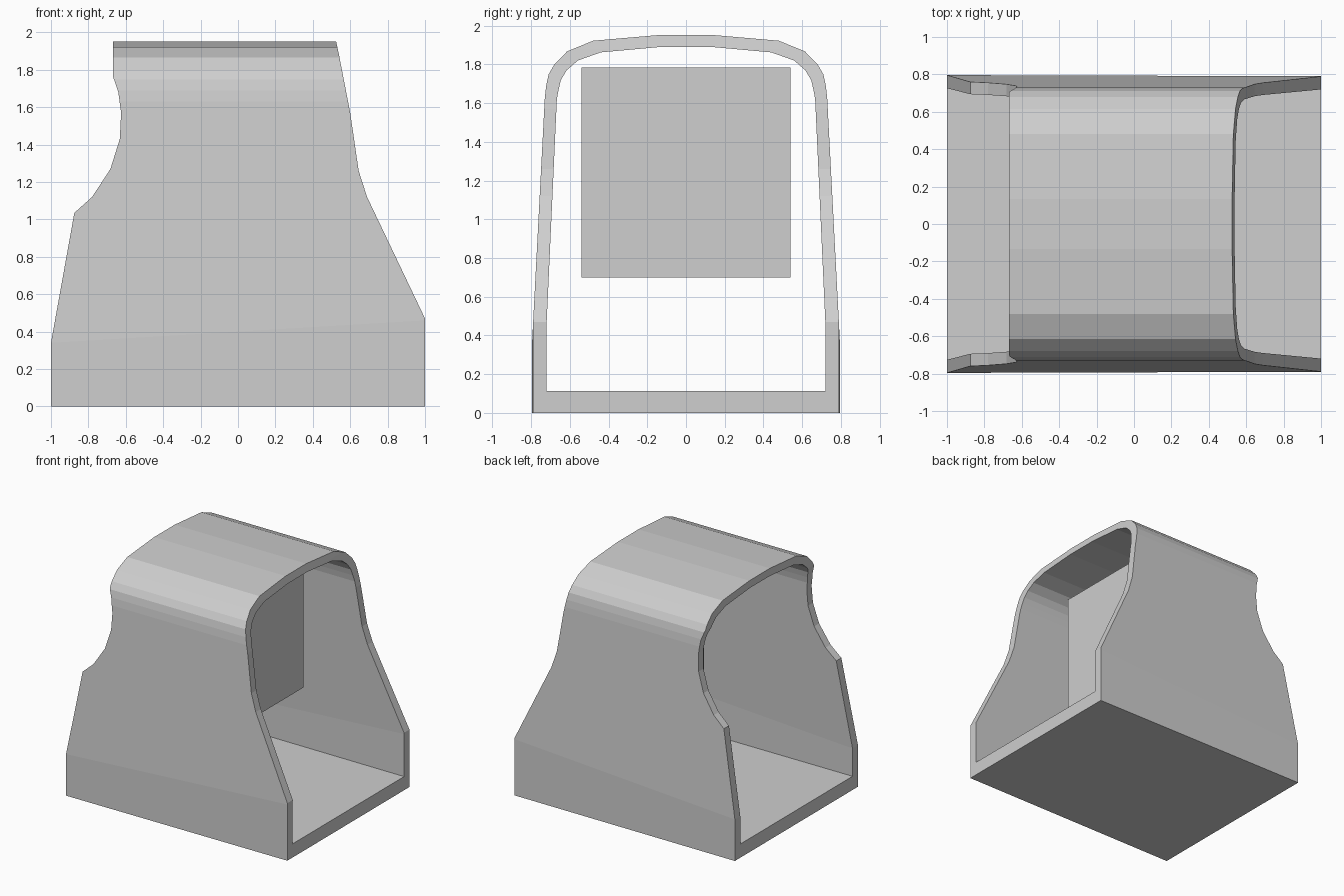
import bpy, bmesh

if "Cube" in bpy.data.objects:
    bpy.data.objects.remove(bpy.data.objects["Cube"])

grey = bpy.data.materials.new("plain grey")
grey.diffuse_color = (0.62, 0.62, 0.62, 1)
grey.use_nodes = True
grey.node_tree.nodes["Principled BSDF"].inputs["Base Color"].default_value = grey.diffuse_color


def make_object(name, bm):
    bmesh.ops.recalc_face_normals(bm, faces=bm.faces[:])
    mesh = bpy.data.meshes.new(name)
    bm.to_mesh(mesh)
    bm.free()
    mesh.materials.append(grey)
    obj = bpy.data.objects.new(name, mesh)
    bpy.context.collection.objects.link(obj)
    return obj


def mirrored(half):
    """Close a half profile (y, z) across y = 0."""
    return half + [(-y, z) for y, z in reversed(half)]


# Arched hollow section; the fold low on the wall slopes along x
OUTER_ARCH = [(.729, 1.63), (.722, 1.69), (.71, 1.747), (.68, 1.80),
              (.614, 1.867), (.48, 1.922), (.133, 1.952)]
INNER_ARCH = [(.667, 1.62), (.658, 1.67), (.646, 1.72), (.616, 1.77),
              (.558, 1.82), (.44, 1.862), (.13, 1.89)]


def section(x):
    fold_z = .40 + .06 * x
    wall_y = .793 - .003 * x
    outer = mirrored([(wall_y, 0), (wall_y, fold_z)] + OUTER_ARCH)
    inner = mirrored([(wall_y - .07, .112), (wall_y - .07, fold_z)] + INNER_ARCH)
    return outer, inner


bm = bmesh.new()
rings = [[[bm.verts.new((x, y, z)) for y, z in loop] for loop in section(x)]
         for x in (-1, 1)]
(o0, i0), (o1, i1) = rings
n = len(o0)
for a in range(n):
    b = (a + 1) % n
    for p, q in ((o0, o1), (i0, i1), (o0, i0), (o1, i1)):
        bm.faces.new((p[a], p[b], q[b], q[a]))
shell = make_object("arched_shell", bm)

# Side outline that trims both open ends
OUTLINE = [(-1.2, -.2), (-1.2, .34), (-1.0, .34), (-.875, 1.035), (-.78, 1.12),
           (-.682, 1.27), (-.632, 1.43), (-.625, 1.57), (-.64, 1.68),
           (-.667, 1.76), (-.667, 2.2), (.47, 2.2), (.525, 1.95), (.54, 1.88),
           (.60, 1.57), (.645, 1.26), (.69, 1.12), (1.0, .47), (1.2, .47),
           (1.2, -.2)]
bm = bmesh.new()
front = [bm.verts.new((x, -1.2, z)) for x, z in OUTLINE]
back = [bm.verts.new((x, 1.2, z)) for x, z in OUTLINE]
bm.faces.new(front)
bm.faces.new(back[::-1])
for a in range(len(front)):
    b = (a + 1) % len(front)
    bm.faces.new((front[a], front[b], back[b], back[a]))
cutter = make_object("end_trim_cutter", bm)
cutter.hide_render = True

trim = shell.modifiers.new("trim ends", 'BOOLEAN')
trim.operation = 'INTERSECT'
trim.solver = 'EXACT'
trim.object = cutter
bpy.context.view_layer.objects.active = shell
bpy.ops.object.modifier_apply(modifier=trim.name)
bpy.data.objects.remove(cutter)

# Thin square panel hanging inside the shell
bm = bmesh.new()
bm.faces.new([bm.verts.new((.215, y, z)) for y, z in
              ((-.54, .70), (.54, .70), (.54, 1.785), (-.54, 1.785))])
make_object("inner_panel", bm)
